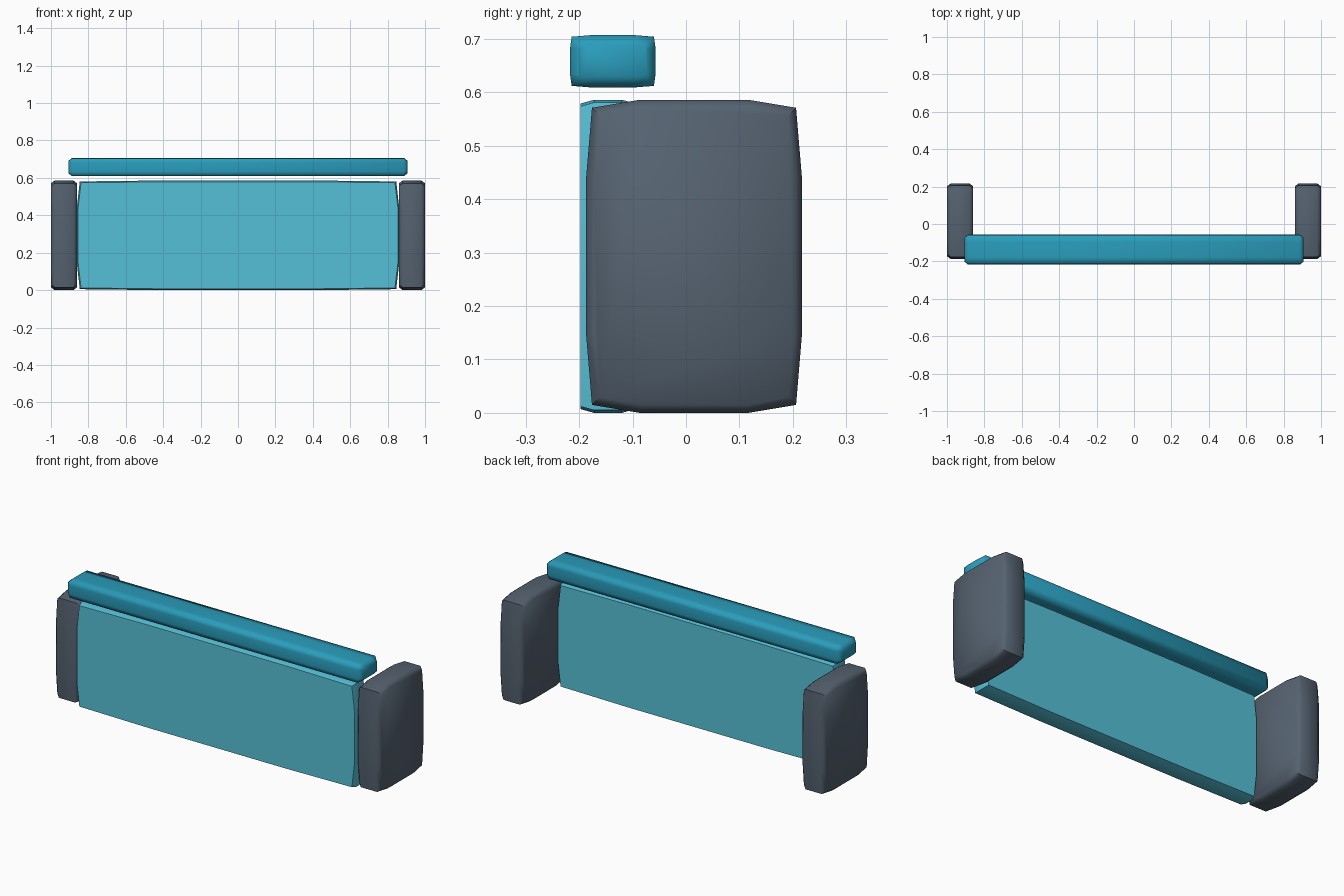
import bpy, bmesh
from mathutils import Vector

if "Cube" in bpy.data.objects:
    bpy.data.objects.remove(bpy.data.objects["Cube"])


def material(name, color):
    m = bpy.data.materials.new(name)
    m.diffuse_color = (*color, 1)
    m.use_nodes = True
    m.node_tree.nodes["Principled BSDF"].inputs["Base Color"].default_value = m.diffuse_color
    return m


def pillow(name, center, half, axis, corner, bevel, inset, mat):
    """Slightly bulging slab: a 12-sided outline lofted along `axis` with bevelled caps."""
    u, v = [a for a in range(3) if a != axis]
    hu, hv, ht = half[u], half[v], half[axis]
    cu, cv = corner

    def outline(d):
        a, b = hu - d, hv - d
        pts = []
        for su, sv in ((1, 1), (-1, 1), (-1, -1), (1, -1)):
            trio = [(su * a, sv * hv / 2), (su * (a - cu), sv * (b - cv)), (su * hu / 2, sv * b)]
            pts += trio if su * sv > 0 else trio[::-1]
        return pts

    bm = bmesh.new()
    rings = []
    for t, d in ((-ht, inset), (bevel - ht, 0), (ht - bevel, 0), (ht, inset)):
        ring = []
        for p, q in outline(d):
            co = Vector(center)
            co[u] += p
            co[v] += q
            co[axis] += t
            ring.append(bm.verts.new(co))
        rings.append(ring)
    for lo, hi in zip(rings, rings[1:]):
        for i in range(12):
            j = (i + 1) % 12
            bm.faces.new((lo[i], lo[j], hi[j], hi[i]))
    bm.faces.new(rings[0][::-1])
    bm.faces.new(rings[-1])
    bmesh.ops.recalc_face_normals(bm, faces=bm.faces[:])
    mesh = bpy.data.meshes.new(name)
    bm.to_mesh(mesh)
    bm.free()
    mesh.materials.append(mat)
    ob = bpy.data.objects.new(name, mesh)
    bpy.context.collection.objects.link(ob)
    bpy.ops.object.select_all(action='DESELECT')
    ob.select_set(True)
    bpy.context.view_layer.objects.active = ob
    bpy.ops.object.shade_smooth_by_angle(angle=0.96)
    return ob


slate = material("slate", (0.09, 0.122, 0.162))
teal = material("teal", (0.023, 0.337, 0.503))
light_teal = material("light_teal", (0.093, 0.527, 0.68))

# upright end panels
for side, s in (("left", -1), ("right", 1)):
    pillow(side + "_end_panel", (s * 0.93, 0.015, 0.293), (0.07, 0.202, 0.293),
           0, (0.011, 0.015), 0.02, 0.015, slate)

# wide front panel
pillow("front_panel", (0, -0.146, 0.293), (0.862, 0.051, 0.293),
       1, (0.016, 0.005), 0.025, 0.007, light_teal)

# raised counter bar
pillow("counter_top", (0, -0.137, 0.658), (0.907, 0.08, 0.049),
       0, (0.003, 0.003), 0.02, 0.016, teal)
